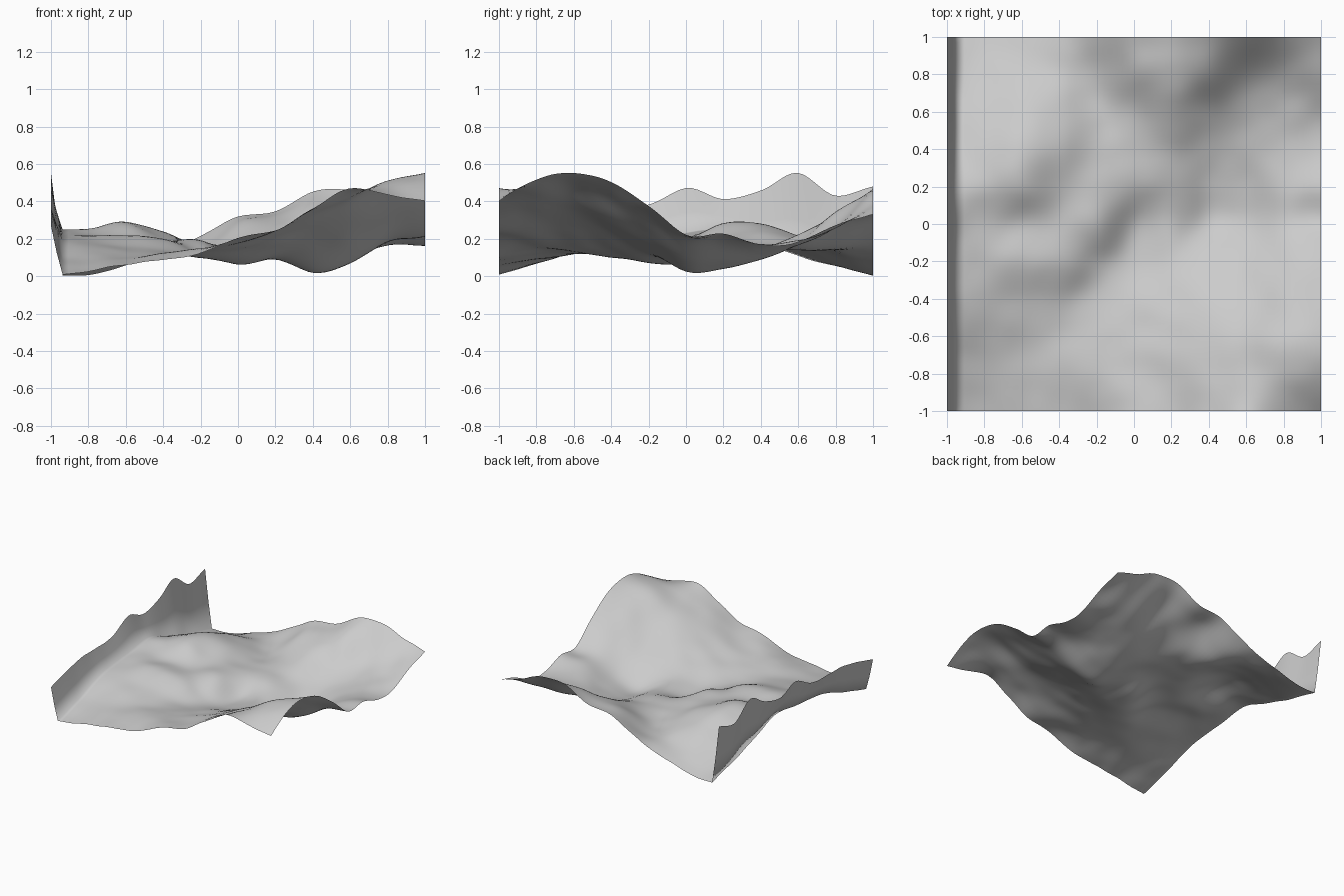
import bpy, bmesh
from math import floor
from mathutils import Vector, noise

if "Cube" in bpy.data.objects:
    bpy.data.objects.remove(bpy.data.objects["Cube"])

# Coarse relief: rows run y = -1..1, columns x = -1..1, in steps of 0.2 (hundredths)
RELIEF = [
    [0, 3, 6, 9, 12, 21, 25, 36, 47, 43, 40],
    [6, 7, 9, 12, 15, 18, 24, 34, 43, 50, 52],
    [13, 13, 12, 12, 13, 16, 22, 31, 39, 50, 55],
    [20, 18, 16, 14, 10, 12, 17, 24, 29, 40, 50],
    [21, 21, 22, 20, 12, 7, 11, 14, 19, 29, 38],
    [24, 22, 20, 19, 19, 7, 9, 2, 8, 19, 22],
    [24, 25, 28, 21, 18, 15, 12, 4, 8, 18, 23],
    [16, 22, 28, 24, 16, 16, 14, 9, 11, 17, 17],
    [9, 15, 21, 20, 14, 18, 22, 18, 17, 19, 18],
    [5, 7, 12, 14, 15, 27, 31, 34, 27, 26, 27],
    [0, 1, 6, 12, 21, 32, 35, 45, 46, 39, 33],
]
# Crest of the steep lip along the left edge
LIP = [27, 32, 36, 37, 38, 47, 41, 46, 55, 43, 48]
N = 64


def spline(vals, t):
    """Catmull-Rom value at t in 0..1, with extrapolated ends."""
    p = [2 * vals[0] - vals[1], *vals, 2 * vals[-1] - vals[-2]]
    f = t * (len(vals) - 1)
    i = min(floor(f), len(vals) - 2)
    u = f - i
    a, b, c, d = p[i:i + 4]
    return b + 0.5 * u * (c - a + u * (2*a - 5*b + 4*c - d + u * (3*(b - c) + d - a)))


# Terrain sheet
bm = bmesh.new()
grid = []
for j in range(N + 1):
    v = j / N
    lip = spline(LIP, v)
    row = []
    for i in range(N + 1):
        u = i / N
        h = spline([spline(r, u) for r in RELIEF], v)
        w = (1.0, 0.45)[i] if i < 2 else 0.0     # blend up to the lip
        h += (lip - h) * w
        h += 0.9 * noise.noise(Vector((u * 13, v * 13, 0.5)))   # fine weathering
        row.append(bm.verts.new((2*u - 1, 2*v - 1, max(h, 0) / 100)))
    grid.append(row)
for j in range(N):
    for i in range(N):
        f = bm.faces.new((grid[j][i], grid[j][i+1], grid[j+1][i+1], grid[j+1][i]))
        f.smooth = True

mesh = bpy.data.meshes.new("terrain")
bm.to_mesh(mesh)
bm.free()
terrain = bpy.data.objects.new("terrain", mesh)
bpy.context.collection.objects.link(terrain)
